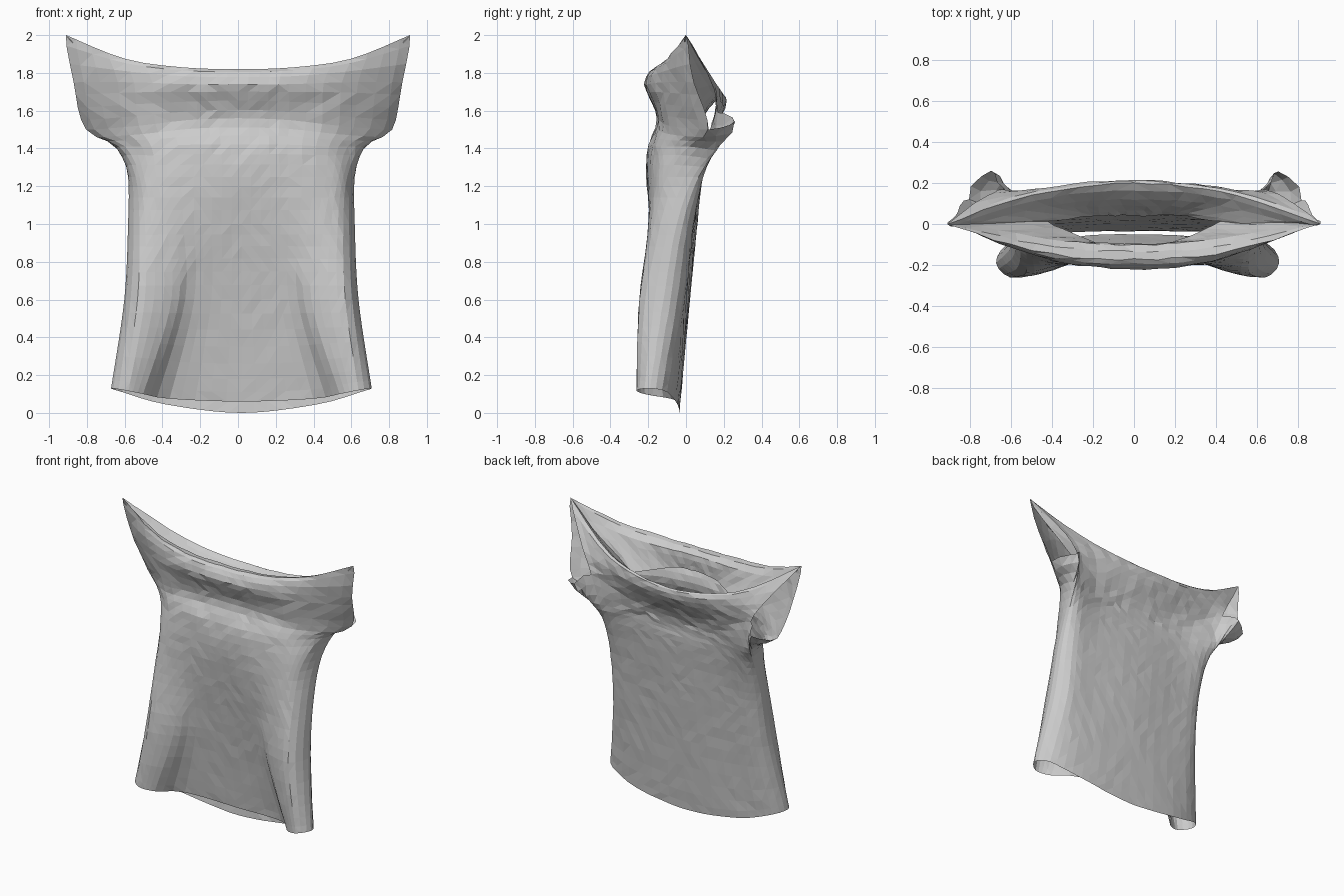
import bpy
import bmesh
import random
from mathutils import Vector

random.seed(4)

cube = bpy.data.objects.get("Cube")
if cube:
    bpy.data.objects.remove(cube, do_unlink=True)


def make_material(name, colour):
    material = bpy.data.materials.new(name)
    material.use_nodes = True
    material.diffuse_color = colour
    material.node_tree.nodes["Principled BSDF"].inputs["Base Color"].default_value = colour
    return material


def level_ring(height, *points):
    """Half ring at one height, from front centre round the side to back centre."""
    return [Vector((x, y, height)) for x, y in points]


def free_ring(*points):
    """Half ring whose points have their own heights."""
    return [Vector(p) for p in points]


def spline(points, steps, before, after):
    """Smooth curve through the points, with a step count for every span."""
    padded = [before] + points + [after]
    result = []
    for i, count in enumerate(steps):
        a, b, c, d = padded[i:i + 4]
        for k in range(count):
            t = k / count
            result.append(b + (c - a) * (t / 2)
                          + (a * 2 - b * 5 + c * 4 - d) * (t * t / 2)
                          + (b * 3 - a - c * 3 + d) * (t ** 3 / 2))
    return result + [points[-1].copy()]


def mirrored(point):
    return Vector((-point.x, point.y, point.z))


# Hem, with the side edges rolled forward and the middle nearly closed
hem = free_ring((0, -.05, .06), (.38, -.08, .075), (.52, -.22, .1), (.62, -.26, .12),
                (.69, -.19, .13), (.63, -.1, .11), (.4, -.045, .045), (0, -.035, 0))

# Body, from the skirt to the underarm
skirt = level_ring(.6, (0, -.12), (.25, -.14), (.37, -.21), (.55, -.245),
                   (.62, -.12), (.55, -.02), (.35, .005), (0, .02))
waist = level_ring(1, (0, -.18), (.25, -.19), (.4, -.2), (.54, -.17),
                   (.6, -.05), (.54, .03), (.35, .045), (0, .06))
chest = level_ring(1.25, (0, -.21), (.25, -.2), (.45, -.17), (.56, -.1),
                   (.6, .04), (.55, .09), (.35, .08), (0, .085))
underarm = free_ring((0, -.195, 1.42), (.25, -.185, 1.42), (.47, -.13, 1.41), (.64, .01, 1.41),
                     (.64, .15, 1.39), (.57, .14, 1.38), (.35, .095, 1.36), (0, .085, 1.33))

# Sleeve bottoms, turned towards the back
sleeve = free_ring((0, -.15, 1.56), (.27, -.14, 1.55), (.53, -.09, 1.52), (.81, .12, 1.5),
                   (.7, .26, 1.54), (.63, .17, 1.59), (.35, .12, 1.47), (0, .1, 1.42))

# Draped roll of the neckline, up to the pointed shoulders
roll = free_ring((0, -.22, 1.74), (.27, -.2, 1.74), (.55, -.13, 1.75), (.87, .04, 1.75),
                 (.8, .12, 1.74), (.71, .14, 1.73), (.4, .18, 1.65), (0, .205, 1.61))
tip = (.91, 0, 2)
rim = free_ring((0, -.17, 1.82), (.3, -.16, 1.83), (.6, -.1, 1.875), tip,
                tip, tip, (.5, .14, 1.76), (0, .2, 1.68))

# Cloth folded inwards inside the neck
fold_end = (.8, 0, 1.88)
fold = free_ring((0, -.1, 1.79), (.27, -.09, 1.79), (.5, -.06, 1.81), fold_end,
                 fold_end, fold_end, (.42, .09, 1.67), (0, .12, 1.61))
neck_end = (.42, .01, 1.6)
neck = free_ring((0, -.1, 1.68), (.15, -.095, 1.67), (.26, -.06, 1.64), neck_end,
                 neck_end, neck_end, (.2, .04, 1.5), (0, .04, 1.48))

rings = [hem, skirt, waist, chest, underarm, sleeve, roll, rim, fold, neck]
row_steps = [7, 6, 4, 3, 3, 4, 3, 2, 3]
column_steps = [5, 3, 4, 3, 3, 4, 6]

# Smooth grid of points for one half
columns = [spline(list(line), row_steps, line[0], line[-1]) for line in zip(*rings)]
grid = [spline(list(row), column_steps, mirrored(row[1]), mirrored(row[-2]))
        for row in zip(*columns)]

sleeve_row = sum(row_steps[:5])
front_edge = sum(column_steps[:3])
back_edge = sum(column_steps[:5])

# Both halves, leaving the arm openings free
bm = bmesh.new()
for side in (1, -1):
    verts = [[bm.verts.new((p.x * side, p.y, p.z)) for p in row] for row in grid]
    for r in range(len(grid) - 1):
        for c in range(len(grid[0]) - 1):
            if r >= sleeve_row and front_edge <= c < back_edge:
                continue
            quad = [verts[r][c], verts[r][c + 1], verts[r + 1][c + 1], verts[r + 1][c]]
            bm.faces.new(quad if side > 0 else quad[::-1])

bmesh.ops.delete(bm, geom=[v for v in bm.verts if not v.link_faces], context='VERTS')
bmesh.ops.remove_doubles(bm, verts=bm.verts[:], dist=.0005)
bmesh.ops.dissolve_degenerate(bm, edges=bm.edges[:], dist=.0005)

# Slight crumpling, stronger around the shoulders, and a body hung off centre
for v in bm.verts:
    crumple = .002 if v.co.z < 1.35 else .005
    v.co.y += random.uniform(-crumple, crumple)
    v.co.x += .018 * min(1, max(0, (1.6 - v.co.z) / .3))

bmesh.ops.triangulate(bm, faces=bm.faces[:])

mesh = bpy.data.meshes.new("draped_top")
bm.to_mesh(mesh)
bm.free()
mesh.materials.append(make_material("plain grey cloth", (.6, .6, .6, 1)))
garment = bpy.data.objects.new("draped_top", mesh)
bpy.context.scene.collection.objects.link(garment)
